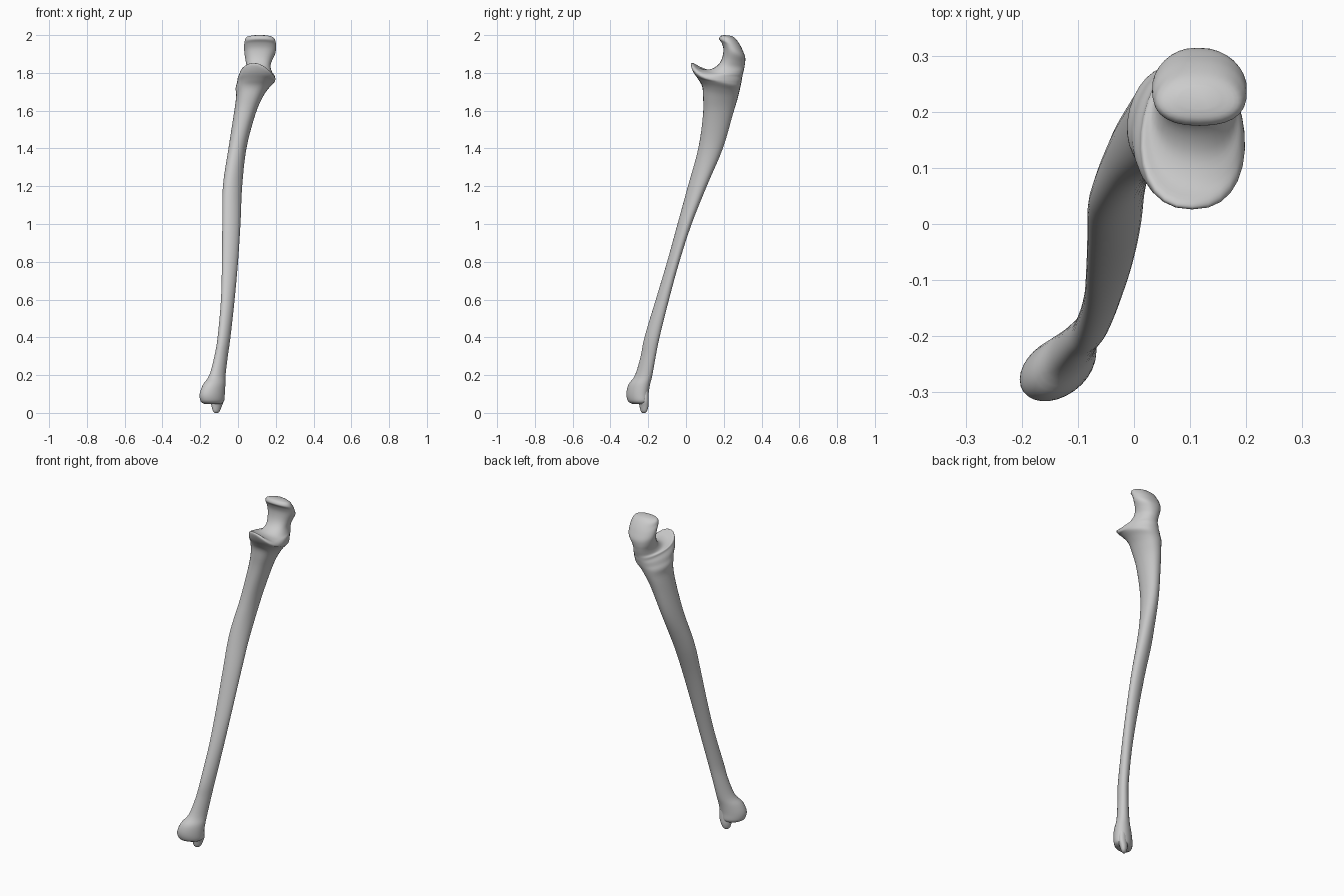
import bpy, bmesh, math

SIDES, STEPS = 28, 4


def catmull(rows):
    """Smoothly interpolate rows of ring parameters."""
    out = []
    n = len(rows)
    for i in range(n - 1):
        a, b, c, d = (rows[max(0, min(n - 1, j))] for j in (i - 1, i, i + 1, i + 2))
        for s in range(STEPS):
            t = s / STEPS
            out.append([0.5 * (2 * q + (r - p) * t + (2 * p - 5 * q + 4 * r - w) * t * t
                               + (3 * q - p - 3 * r + w) * t ** 3)
                        for p, q, r, w in zip(a, b, c, d)])
    out.append(list(rows[-1]))
    return out


def ring(yf, zf, yb, zb, xl, xr, sag):
    """Tilted oval from a front point, a back point and left/right limits."""
    blend = min(1, max(0, (1.65 - zf) / 0.4))      # 1 on the shaft, 0 at the elbow
    skew = 0.35 * blend
    taper = 0.12 * (1 - blend)
    pts = []
    for i in range(SIDES):
        t = 2 * math.pi * i / SIDES
        c, s = math.cos(t), math.sin(t + skew)
        u = math.copysign(abs(c) ** (0.85 + 0.15 * blend), c) * (1 - taper * s)
        v = (s + 1) / 2
        x = (xl + xr) / 2 + u * (xr - xl) / 2
        z = zf + (zb - zf) * v - sag * (1 - v) * (u + 0.3) ** 2
        pts.append((x, yf + (yb - yf) * v, z))
    return pts


def loft(name, rows):
    bm = bmesh.new()
    rings = [[bm.verts.new(p) for p in ring(*r)] for r in catmull(rows)]
    for a, b in zip(rings, rings[1:]):
        for i in range(SIDES):
            j = (i + 1) % SIDES
            bm.faces.new((a[i], a[j], b[j], b[i]))
    bm.faces.new(rings[0][::-1])
    bm.faces.new(rings[-1])
    bmesh.ops.recalc_face_normals(bm, faces=bm.faces)
    mesh = bpy.data.meshes.new(name)
    bm.to_mesh(mesh)
    bm.free()
    ob = bpy.data.objects.new(name, mesh)
    bpy.context.collection.objects.link(ob)
    bpy.context.view_layer.objects.active = ob
    ob.select_set(True)
    bpy.ops.object.shade_smooth_by_angle(angle=math.radians(50))
    ob.select_set(False)
    return ob


def level(rows):
    """Horizontal rings: z, front y, back y, left x, right x."""
    return [(yf, z, yb, z, xl, xr, 0) for z, yf, yb, xl, xr in rows]


# Distal head and shaft
shaft = level([
    (0.048, -0.285, -0.210, -0.180, -0.090),
    (0.062, -0.307, -0.200, -0.198, -0.074),
    (0.10, -0.316, -0.198, -0.203, -0.070),
    (0.15, -0.305, -0.190, -0.185, -0.067),
    (0.20, -0.270, -0.178, -0.152, -0.066),
    (0.30, -0.240, -0.160, -0.125, -0.054),
    (0.40, -0.220, -0.140, -0.108, -0.040),
    (0.60, -0.160, -0.090, -0.090, -0.018),
    (0.80, -0.100, -0.035, -0.085, 0.000),
    (1.00, -0.045, 0.030, -0.083, 0.013),
    (1.20, 0.010, 0.110, -0.080, 0.022),
    (1.40, 0.065, 0.195, -0.050, 0.045),
    (1.58, 0.090, 0.248, -0.022, 0.092),
])

# Elbow end: coronoid lip, hollow notch, then the hooked olecranon
# front y, front z, back y, back z, left x, right x, sag of the sides
elbow = [
    (0.090, 1.680, 0.272, 1.660, -0.010, 0.130, 0),
    (0.085, 1.730, 0.282, 1.700, -0.012, 0.160, 0),
    (0.065, 1.765, 0.288, 1.725, -0.005, 0.188, 0),
    (0.040, 1.805, 0.292, 1.745, 0.000, 0.196, 0.02),
    (0.026, 1.845, 0.295, 1.760, 0.010, 0.197, 0.04),
    (0.036, 1.853, 0.297, 1.775, 0.015, 0.195, 0.04),
    (0.070, 1.826, 0.300, 1.790, 0.030, 0.190, 0.02),
    (0.120, 1.818, 0.305, 1.810, 0.040, 0.180, 0.01),
    (0.165, 1.838, 0.309, 1.830, 0.045, 0.172, 0),
    (0.190, 1.875, 0.313, 1.855, 0.040, 0.180, 0),
    (0.198, 1.925, 0.313, 1.885, 0.034, 0.198, 0),
    (0.188, 1.960, 0.300, 1.920, 0.033, 0.200, 0),
    (0.175, 1.980, 0.285, 1.950, 0.036, 0.198, 0),
    (0.185, 1.996, 0.265, 1.978, 0.045, 0.185, 0),
    (0.205, 2.000, 0.245, 1.995, 0.080, 0.150, 0),
]
loft("forearm_bone", shaft + elbow)

# Small pointed process at the wrist end
loft("styloid_process", level([
    (0.000, -0.232, -0.215, -0.124, -0.106),
    (0.010, -0.240, -0.206, -0.133, -0.096),
    (0.035, -0.246, -0.199, -0.140, -0.086),
    (0.070, -0.252, -0.198, -0.145, -0.076),
    (0.140, -0.252, -0.200, -0.140, -0.080),
]))
